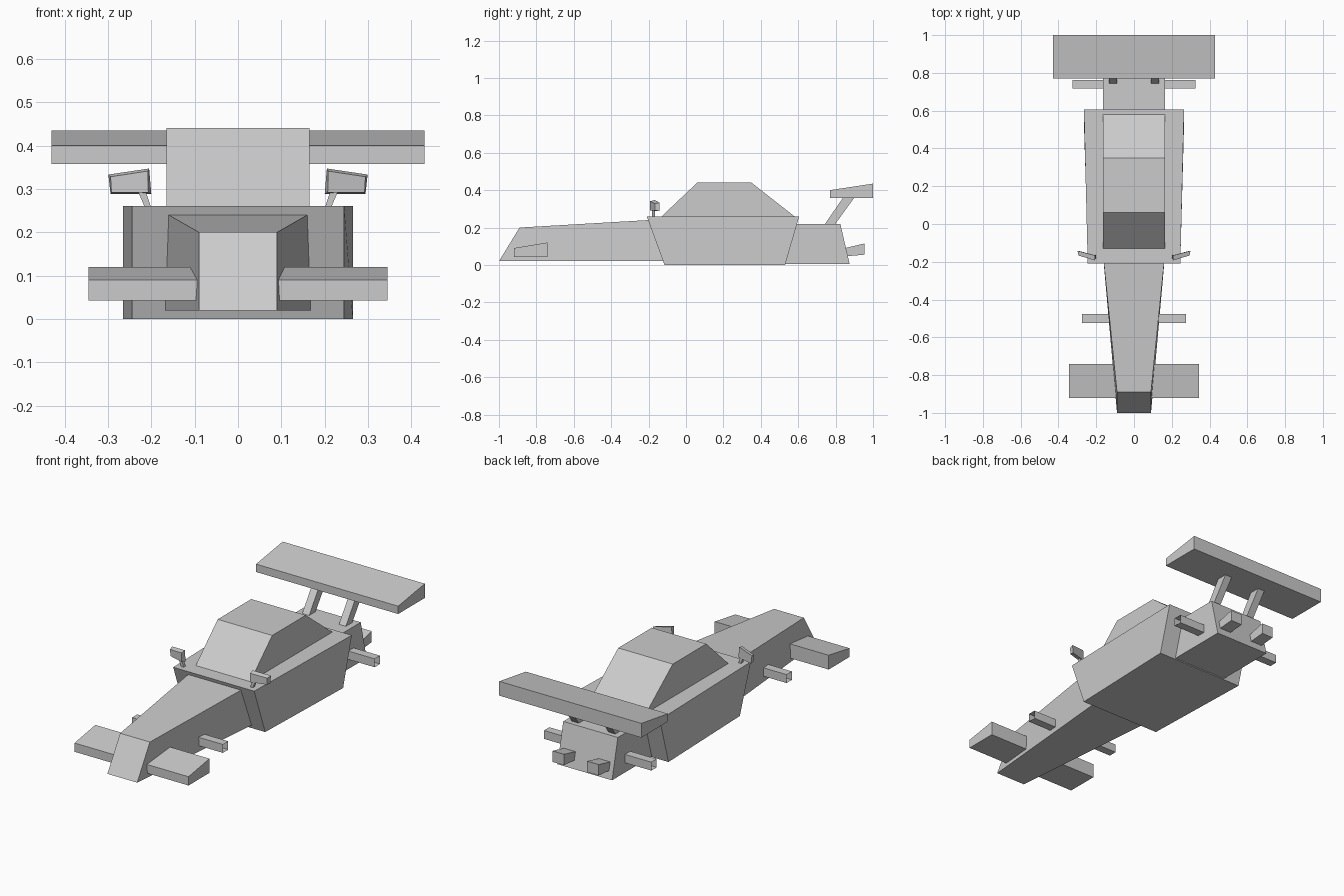
import bpy
import bmesh

if "Cube" in bpy.data.objects:
    bpy.data.objects.remove(bpy.data.objects["Cube"])


def loft(name, a, b, mirror=False, cap_end=True):
    """Join two four-point sections into a block, optionally mirrored across x."""
    bm = bmesh.new()
    va = [bm.verts.new(p) for p in a]
    vb = [bm.verts.new(p) for p in b]
    bm.faces.new(va)
    if cap_end:
        bm.faces.new(vb[::-1])
    for i in range(4):
        j = (i + 1) % 4
        bm.faces.new((va[j], va[i], vb[i], vb[j]))
    bmesh.ops.recalc_face_normals(bm, faces=bm.faces)
    me = bpy.data.meshes.new(name)
    bm.to_mesh(me)
    bm.free()
    ob = bpy.data.objects.new(name, me)
    bpy.context.collection.objects.link(ob)
    if mirror:
        mod = ob.modifiers.new("Mirror", "MIRROR")
        mod.use_mirror_merge = False
    return ob


def profile(name, x0, x1, yz, **kw):
    """Side profile of (y, z) points extruded from x0 to x1."""
    return loft(name, [(x0, y, z) for y, z in yz], [(x1, y, z) for y, z in yz], **kw)


def across(w, y_low, z_low, y_high, z_high):
    """Rectangle section spanning the car's width."""
    return [(-w, y_low, z_low), (w, y_low, z_low), (w, y_high, z_high), (-w, y_high, z_high)]


# Body: tapered nose, wide tub, cockpit canopy, tail
loft("nose", across(0.09, -1.0, 0.02, -0.89, 0.20),
     [(-0.168, -0.12, 0.02), (0.168, -0.12, 0.02), (0.16, -0.2, 0.24), (-0.16, -0.2, 0.24)])
loft("tub", across(0.245, -0.115, 0, -0.21, 0.26), across(0.265, 0.53, 0, 0.605, 0.26))
profile("canopy", -0.165, 0.165, [(-0.13, 0.26), (0.06, 0.44), (0.35, 0.44), (0.58, 0.26)])
profile("tail", -0.165, 0.165, [(0.52, 0.005), (0.58, 0.22), (0.825, 0.22), (0.875, 0.005)])

# Wings and rear wing struts
profile("rear_wing", -0.43, 0.43, [(0.77, 0.357), (0.77, 0.40), (1.0, 0.435), (1.0, 0.357)])
profile("front_wing", 0.08, 0.345, [(-0.92, 0.042), (-0.92, 0.09), (-0.74, 0.12), (-0.74, 0.042)],
        mirror=True)
profile("rear_wing_strut", 0.09, 0.132, [(0.74, 0.215), (0.84, 0.36), (0.90, 0.36), (0.795, 0.215)],
        mirror=True)

# Axle stubs, hollow at the outer ends
for name, x0, x1, y, z in (("front_axle", 0.12, 0.275, -0.5, 0.073),
                           ("rear_axle", 0.15, 0.325, 0.74, 0.081)):
    r = 0.023
    profile(name, x0, x1, [(y - r, z - r), (y - r, z + r), (y + r, z + r), (y + r, z - r)],
            mirror=True, cap_end=False)

# Exhaust boxes flaring upward behind the tail
profile("exhaust", 0.07, 0.14, [(0.84, 0.045), (0.84, 0.088), (0.955, 0.115), (0.955, 0.055)],
        mirror=True)

# Mirrors: angled heads tapering forward, on leaning stems
loft("mirror_head",
     [(0.207, -0.192, 0.292), (0.292, -0.167, 0.292), (0.294, -0.167, 0.328), (0.208, -0.192, 0.341)],
     [(0.2, -0.167, 0.288), (0.294, -0.142, 0.288), (0.299, -0.142, 0.333), (0.205, -0.167, 0.347)],
     mirror=True)
loft("mirror_stem",
     [(0.2, -0.182, 0.255), (0.214, -0.182, 0.255), (0.214, -0.165, 0.255), (0.2, -0.165, 0.255)],
     [(0.213, -0.182, 0.295), (0.231, -0.182, 0.295), (0.231, -0.165, 0.295), (0.213, -0.165, 0.295)],
     mirror=True)
